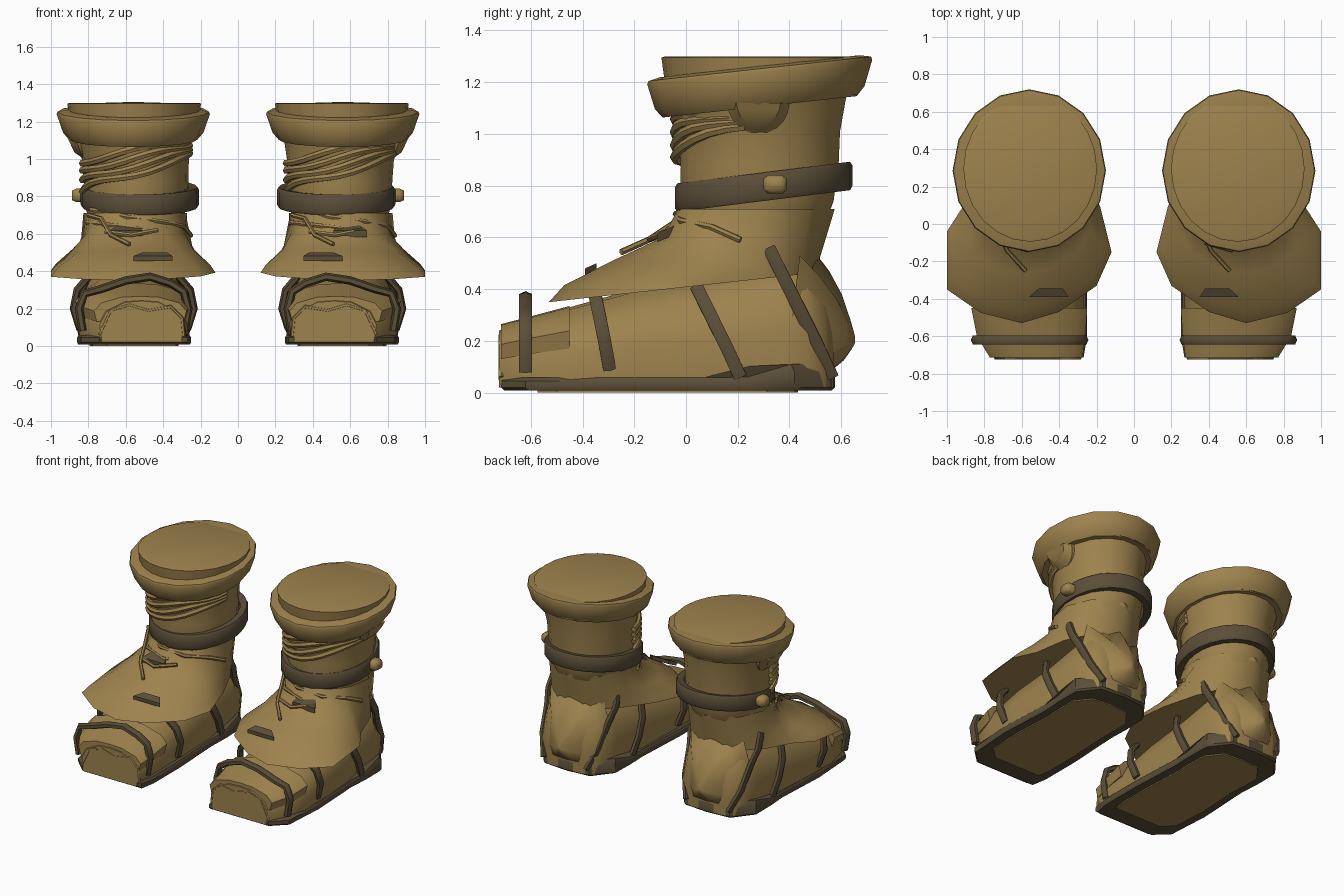
import bpy, bmesh, math
from mathutils import Vector

if "Cube" in bpy.data.objects:
    bpy.data.objects.remove(bpy.data.objects["Cube"])


def material(name, rgb):
    m = bpy.data.materials.new(name)
    m.diffuse_color = (*rgb, 1)
    m.use_nodes = True
    m.node_tree.nodes["Principled BSDF"].inputs["Base Color"].default_value = m.diffuse_color
    return m


TAN = material("tan leather", (0.34, 0.225, 0.075))
DARK = material("dark brown leather", (0.105, 0.077, 0.040))


def loft(name, rings, mat, caps=(True, True), loop=False, angle=35):
    """Skin a list of equal-length closed rings."""
    bm = bmesh.new()
    vr = [[bm.verts.new(p) for p in r] for r in rings]
    n = len(rings[0])
    pairs = list(zip(vr, vr[1:])) + ([(vr[-1], vr[0])] if loop else [])
    for a, b in pairs:
        for i in range(n):
            j = (i + 1) % n
            bm.faces.new((a[i], a[j], b[j], b[i]))
    if not loop:
        if caps[0]:
            bm.faces.new(vr[0])
        if caps[1]:
            bm.faces.new(vr[-1])
    bmesh.ops.recalc_face_normals(bm, faces=bm.faces)
    me = bpy.data.meshes.new(name)
    bm.to_mesh(me)
    bm.free()
    ob = bpy.data.objects.new(name, me)
    bpy.context.collection.objects.link(ob)
    me.materials.append(mat)
    bpy.ops.object.select_all(action='DESELECT')
    ob.select_set(True)
    bpy.context.view_layer.objects.active = ob
    bpy.ops.object.shade_smooth_by_angle(angle=math.radians(angle))
    return ob


def ellipse(s, cx, cy, rx, ry, z, tilt=0.0, n=18):
    """Horizontal ring whose height rises toward the back by tilt."""
    return [(s * (cx + rx * math.cos(2 * math.pi * i / n)),
             cy + ry * math.sin(2 * math.pi * i / n),
             z + tilt * ry * math.sin(2 * math.pi * i / n)) for i in range(n)]


def sweep(name, path, mat, width, thick, across, n=6):
    """Rounded strip or cord following a path."""
    path = [Vector(p) for p in path]
    rings = []
    for i, p in enumerate(path):
        t = (path[min(i + 1, len(path) - 1)] - path[max(i - 1, 0)]).normalized()
        w = Vector(across)
        w = (w - t * w.dot(t)).normalized()
        h = t.cross(w)
        ring = []
        for k in range(n):
            a = 2 * math.pi * (k + 0.5) / n
            ring.append(p + w * width / 2 * math.cos(a) / math.cos(math.pi / n)
                        + h * thick / 2 * math.sin(a))
        rings.append(ring)
    return loft(name, rings, mat, angle=50)


def front_skirt(x, y, lift=0.0):
    """Point lying on the front slope of the ankle skirt."""
    return (x, y, 0.60 + 0.45 * (y + 0.08) + lift)


ARCH = [(0.03, 0), (0, .42), (.08, .74), (.3, .97), (.5, 1), (.7, .97), (.92, .74), (1, .42), (.97, 0)]
FOOT = [(-.722, .29, .74, .24), (-.62, .27, .82, .28), (-.45, .27, .86, .33), (-.2, .27, .86, .40),
        (.1, .28, .84, .46), (.38, .29, .83, .54), (.47, .31, .81, .52), (.54, .35, .77, .40), (.57, .42, .70, .28)]
SKIRT = [(.60, -.53), (.82, -.475), (1.0, -.35), (1.0, -.04), (.91, .10), (.85, .3), (.75, .45), (.555, .50),
         (.36, .45), (.27, .3), (.18, .09), (.12, -.15), (.20, -.33), (.40, -.47)]
SOLE = [(.27, -.715), (.74, -.715), (.84, -.62), (.86, -.3), (.84, .1), (.85, .25), (.85, .42), (.74, .56),
        (.56, .575), (.38, .56), (.27, .42), (.265, .25), (.27, .1), (.25, -.3), (.25, -.6)]
HEEL = [(.56, .50, .05), (.42, .50, .06), (.33, .45, .14), (.31, .41, .30), (.35, .44, .53), (.46, .49, .45),
        (.555, .485, .56), (.66, .49, .45), (.77, .44, .53), (.81, .41, .30), (.79, .45, .14), (.70, .50, .06)]

for s, side in ((1, "right"), (-1, "left")):
    nm = lambda part: side + "_" + part

    # Sole, thicker at the heel, with a lighter worn patch underneath
    def sole_ring(f, z):
        return [(s * (.555 + (x - .555) * f), -.07 + (y + .07) * f, z(y)) for x, y in SOLE]
    rise = lambda y: min(1, max(0, (y - .24) / .18))
    loft(nm("sole"), [sole_ring(.98, lambda y: .008), sole_ring(1, lambda y: .02),
                      sole_ring(1, lambda y: .045 + .035 * rise(y)),
                      sole_ring(.97, lambda y: .058 + .052 * rise(y))], DARK)
    loft(nm("sole_patch"), [sole_ring(.78, lambda y: 0), sole_ring(.78, lambda y: .009)], TAN)

    # Foot body and overlapping toe wrap
    loft(nm("foot"), [[(s * (x0 + (x1 - x0) * u), y, .02 + (zt - .02) * v) for u, v in ARCH]
                      for y, x0, x1, zt in FOOT], TAN, angle=45)
    wrap = [(-.715, .275, .77, .265, .13), (-.60, .26, .84, .295, .15), (-.45, .25, .87, .335, .17)]
    loft(nm("toe_wrap"), [[(s * (x0 + (x1 - x0) * u), y, zb + (zt - zb) * v) for u, v in ARCH]
                          for y, x0, x1, zt, zb in wrap], TAN)
    # Rim around the open toe
    rim = [(.29, .05), (.30, .15), (.36, .21), (.48, .19), (.58, .22), (.68, .19), (.74, .06)]
    sweep(nm("toe_rim"), [(s * x, -.713, z) for x, z in rim], TAN, .022, .022, (0, 1, 0))

    # Star-edged rounded heel guard
    tip = Vector((.56, .66, .20))
    heel = []
    for f, b in ((0, 0), (.25, .025), (.5, .03), (.78, .015), (.95, .002)):
        heel.append([(s * q.x, q.y + b, q.z) for q in [Vector(p).lerp(tip, f) for p in HEEL]])
    loft(nm("heel_guard"), heel, TAN, angle=80)

    # Leg shaft, its top tilted to meet the collar
    shaft = [(.55, .25, .22, .20, .46, 0), (.55, .265, .23, .24, .60, 0), (.547, .272, .25, .28, .68, 0),
             (.545, .275, .272, .30, .74, 0), (.545, .285, .28, .31, .88, .03), (.548, .285, .285, .315, .99, .06),
             (.555, .285, .31, .34, 1.11, .11)]
    loft(nm("shaft"), [ellipse(s, *r) for r in shaft], TAN)

    # Flared ankle skirt: sweeping out at the front, tapering in at the heel
    def skirt_ring(f, g_front, g_side):
        ring = []
        for x, y in SKIRT:
            a = math.atan2(y - .27, x - .55)
            tx, ty = .55 + .278 * math.cos(a), .272 + .303 * math.sin(a)
            zb = .35 + .11 * (y + .53)
            w = abs(math.cos(a))
            g = f if y > .25 else g_front + (g_side - g_front) * w
            ring.append((s * (tx + (x - tx) * f), ty + (y - ty) * f, .71 + (zb - .71) * g))
        return ring
    loft(nm("ankle_skirt"), [skirt_ring(*r) for r in ((0, 0, 0), (.12, .30, .36), (.48, .53, .65),
                                                      (.88, .81, .90), (1, 1, 1))],
         TAN, caps=(False, True), angle=45)

    # Tilted collar and the closed top inside it
    loft(nm("collar"), [ellipse(s, cx, cy, rx, ry, z, .11, 16) for cx, cy, rx, ry, z in
                        ((.555, .285, .30, .33, 1.11), (.56, .285, .345, .375, 1.105),
                         (.56, .285, .375, .405, 1.14), (.56, .285, .41, .435, 1.24),
                         (.56, .285, .405, .43, 1.252), (.56, .285, .35, .385, 1.262))], TAN, angle=45)
    loft(nm("top_cap"), [ellipse(s, .555, .295, .34, .37, 1.15, 0, 24),
                         ellipse(s, .555, .295, .357, .39, 1.295, 0, 24),
                         ellipse(s, .555, .295, .345, .375, 1.30, 0, 24)], TAN)

    # Tilted ankle strap and stud
    band = ((-.055, .014), (-.04, .023), (.04, .023), (.055, .014), (.05, -.03), (-.05, -.03))
    loft(nm("ankle_strap"), [ellipse(s, .525, .30, .293 + r, .32 + r, .796 + h, .125, 24)
                             for h, r in band], DARK, loop=True, angle=50)
    loft(nm("strap_stud"), [[(s * x, .345 + r * .045 * cy, .805 + r * .036 * cz) for cy, cz in
                             ((-1, -.6), (-.6, -1), (.6, -1), (1, -.6), (1, .6), (.6, 1), (-.6, 1), (-1, .6))]
                            for x, r in ((.82, 1), (.865, 1), (.888, .7))], TAN, angle=60)

    # Half-round side tab tucked under the collar
    loft(nm("side_tab"), [[(s * (x + .04 * math.sin(a)), .28 + r * math.cos(a), 1.12 + r * math.sin(a))
                           for a in [math.pi + k * math.pi / 10 for k in range(11)]]
                          for x, r in ((.80, .12), (.87, .12), (.885, .105), (.915, .085))], TAN)

    # Strap over the toes
    toe = [(.285, .08), (.266, .2), (.29, .29), (.36, .335), (.47, .37), (.60, .35), (.73, .305),
           (.82, .28), (.85, .2), (.83, .08)]
    sweep(nm("toe_strap"), [(s * x, -.62, z) for x, z in toe], DARK, .05, .045, (0, 1, 0))
    # Side straps rising from the sole, on both flanks (the inner rear one hugs the foot)
    flank = {"front": [(.845, -.295, .09), (.88, -.315, .2), (.86, -.335, .30), (.80, -.35, .37)],
             "middle": [(.835, .21, .06), (.85, .155, .18), (.84, .10, .29), (.78, .04, .41)],
             "rear": [(.735, .565, .06), (.79, .50, .20), (.81, .42, .36), (.835, .37, .46), (.825, .32, .56)]}
    for key, pts in flank.items():
        sweep(nm(key + "_outer_strap"), [(s * x, y, z) for x, y, z in pts], DARK, .05, .04, (0, 1, .3))
        inset = .02 if key == "rear" else 0
        sweep(nm(key + "_inner_strap"), [(s * (1.115 + inset - x), y, z) for x, y, z in pts],
              DARK, .05, .04, (0, 1, .3))

    # Dark slit and knot on the skirt
    for key, y0, y1, x0, x1, top in (("lower_slit", -.39, -.345, .35, .56, .02),
                                     ("upper_knot", -.11, -.03, .51, .69, .03)):
        mid = [(x0, y0), (x1, y0), (x1 - .05, y1), (x0 + .03, y1)]
        loft(nm(key), [[(s * p[0], p[1], p[2]) for p in
                        [front_skirt(x, y, d) for x, y in mid]] for d in (-.005, top)], DARK)

    # Laces run the same way on both boots, so they shift instead of mirroring
    dx = 0 if s > 0 else -1.09
    for k in range(4):
        path = []
        for i in range(13):
            t = i / 12
            a = math.radians(190 + 160 * t)
            sag = .014 * math.sin(t * 9 + k)
            path.append((.545 + dx + .293 * math.cos(a), .285 + .33 * math.sin(a),
                         .825 + .05 * k + (.20 - .02 * k) * t + sag))
        sweep(nm("shaft_lace_%d" % (k + 1)), path, TAN, .034, .036, (0, 0, 1))
    ties = [[(.29, .12, .70), (.36, -.01, .68), front_skirt(.41, -.14, .02), front_skirt(.51, -.25, .02)],
            [(.28, .15, .66), (.38, -.02, .65), (.55, -.07, .63), (.70, .0, .635), (.82, .20, .60)],
            [(.30, .10, .73), (.50, -.04, .69), (.68, -.02, .665), (.80, .10, .64), (.84, .21, .59)],
            [front_skirt(.38, -.10, .02), front_skirt(.52, -.14, .02), front_skirt(.66, -.08, .02)]]
    for k, pts in enumerate(ties):
        sweep(nm("ankle_lace_%d" % (k + 1)), [(x + dx, y, z) for x, y, z in pts], TAN, .022, .024, (0, 0, 1))
